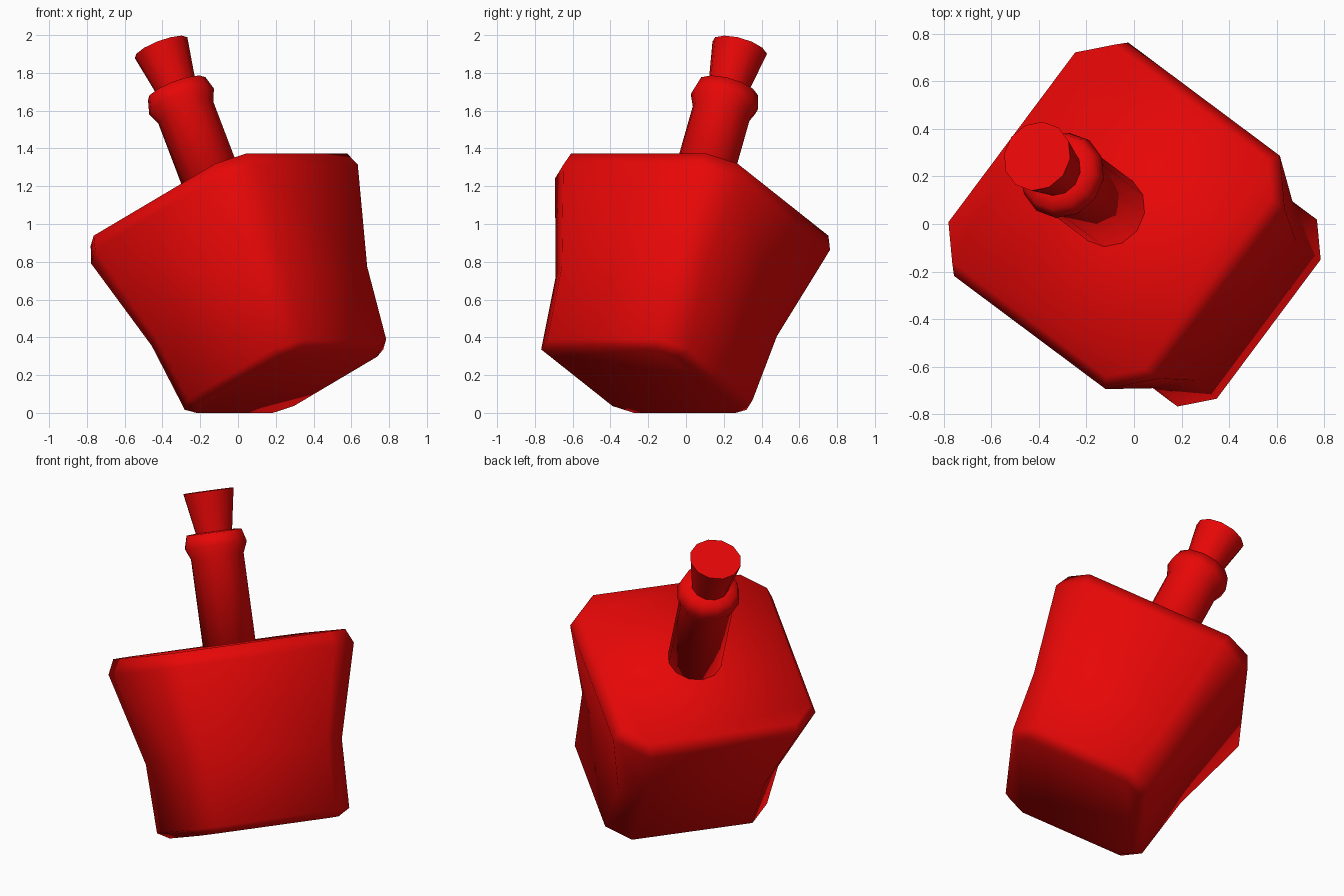
import bpy, math
from mathutils import Matrix, Vector

if "Cube" in bpy.data.objects:
    bpy.data.objects.remove(bpy.data.objects["Cube"])

# tilted bottle frame: u = level edge, v = rising edge, a = bottle axis
T = math.radians(25.4)
U = Vector((0.598, 0.801, 0)).normalized()
W = Vector((U.y, -U.x, 0))
V = W * math.cos(T) + Vector((0, 0, math.sin(T)))
A = Vector((0, 0, math.cos(T))) - W * math.sin(T)
BASE = Vector((0.265, -0.217, 0.167))

red = bpy.data.materials.new("red")
red.diffuse_color = (0.8, 0.002, 0.002, 1)
red.use_nodes = True
red.node_tree.nodes["Principled BSDF"].inputs["Base Color"].default_value = red.diffuse_color


def square_ring(hu, hv, c):
    """Rectangle of half sizes hu, hv with its corners cut back by c."""
    ku, kv = hu - c, hv - c
    return [(hu, -kv), (hu, kv), (ku, hv), (-ku, hv), (-hu, kv), (-hu, -kv), (-ku, -hv), (ku, -hv)]


def round_ring(r, n=12):
    return [(r * math.cos(2 * math.pi * i / n), r * math.sin(2 * math.pi * i / n)) for i in range(n)]


def loft(name, rings, angle):
    """Skin a stack of (height, outline) rings along the bottle axis, capped at both ends."""
    n = len(rings[0][1])
    verts = [BASE + U * x + V * y + A * a for a, ring in rings for x, y in ring]
    faces = [(j * n + i, j * n + (i + 1) % n, (j + 1) * n + (i + 1) % n, (j + 1) * n + i)
             for j in range(len(rings) - 1) for i in range(n)]
    faces += [tuple(reversed(range(n))), tuple(range(len(verts) - n, len(verts)))]
    me = bpy.data.meshes.new(name)
    me.from_pydata(verts, [], faces)
    if Matrix((U, V, A)).determinant() < 0:
        me.flip_normals()
    me.materials.append(red)
    ob = bpy.data.objects.new(name, me)
    bpy.context.collection.objects.link(ob)
    bpy.ops.object.select_all(action='DESELECT')
    ob.select_set(True)
    bpy.context.view_layer.objects.active = ob
    bpy.ops.object.shade_smooth_by_angle(angle=math.radians(angle))
    return ob


# square waisted body with chamfered corners
loft("bottle_body", [(a, square_ring(hu, hv, c)) for a, hu, hv, c in (
    (0.0, 0.42, 0.39, 0.085), (0.04, 0.49, 0.435, 0.125), (0.44, 0.485, 0.49, 0.125),
    (0.98, 0.612, 0.61, 0.17), (1.065, 0.57, 0.57, 0.125))], 80)

# round neck with a flared lip
loft("bottle_neck", [(a, round_ring(r)) for a, r in (
    (1.03, 0.157), (1.575, 0.157), (1.64, 0.185), (1.715, 0.164), (1.72, 0.10))], 120)

# tapered stopper
loft("stopper", [(1.70, round_ring(0.105)), (1.955, round_ring(0.15))], 60)
